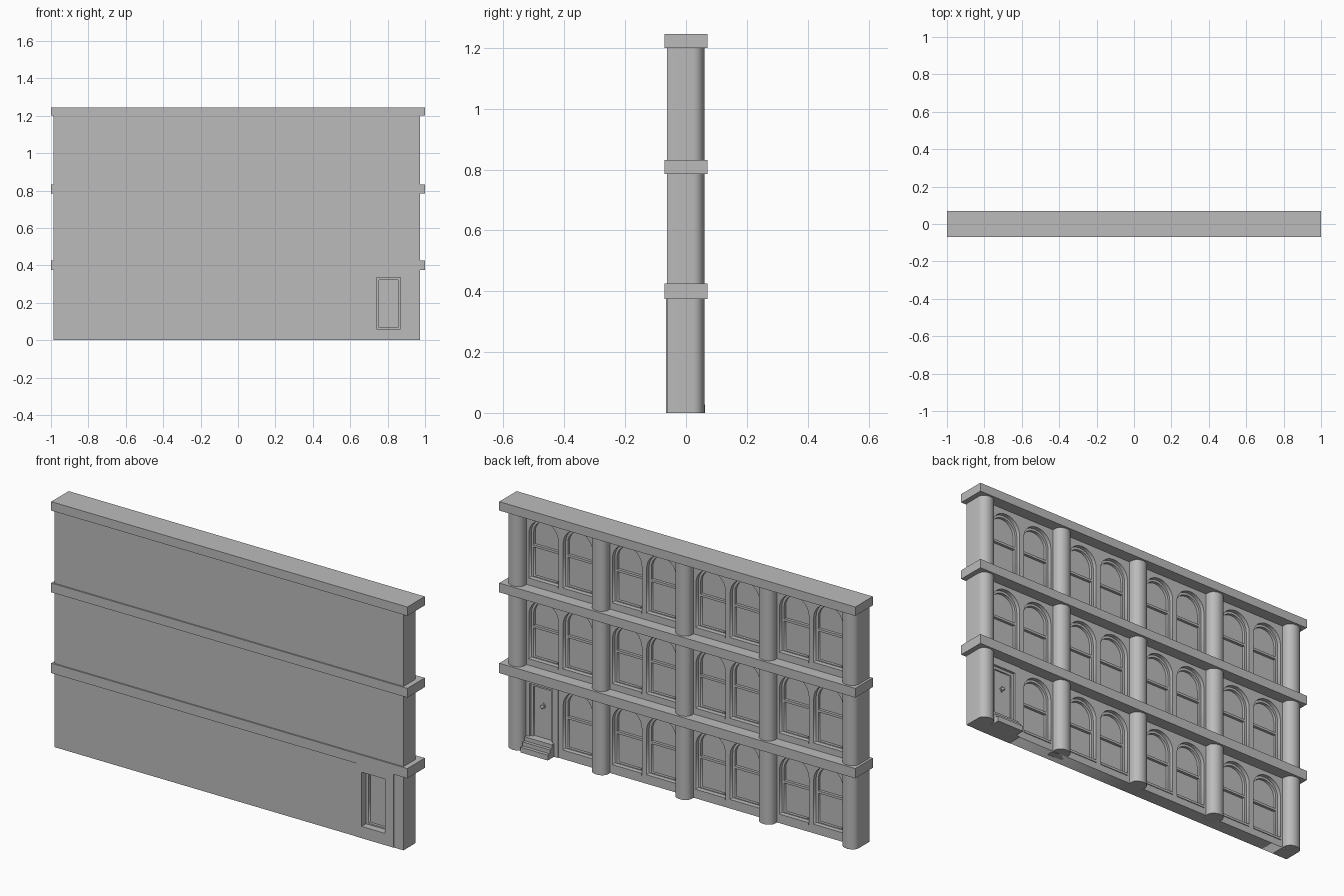
import bpy, bmesh, math

if "Cube" in bpy.data.objects:
    bpy.data.objects.remove(bpy.data.objects["Cube"])

stone = bpy.data.materials.new("grey_stone")
stone.diffuse_color = (0.5, 0.5, 0.5, 1)
stone.use_nodes = True
stone.node_tree.nodes["Principled BSDF"].inputs["Base Color"].default_value = stone.diffuse_color

FLOORS = [(0.0, 0.375), (0.425, 0.785), (0.832, 1.2)]
COLS = [-0.945 + 0.469 * i for i in range(5)]
WALL_Y, GLASS_Y, BACK_Y = 0.010, -0.024, -0.063
DOOR = (0.74, 0.87, 0.06, 0.335)


def link(name, me):
    ob = bpy.data.objects.new(name, me)
    bpy.context.collection.objects.link(ob)
    me.materials.append(stone)
    return ob


def box(name, x0, x1, y0, y1, z0, z1):
    bm = bmesh.new()
    bmesh.ops.create_cube(bm, size=1)
    for v in bm.verts:
        v.co = ((x0 + x1) / 2 + v.co.x * (x1 - x0),
                (y0 + y1) / 2 + v.co.y * (y1 - y0),
                (z0 + z1) / 2 + v.co.z * (z1 - z0))
    me = bpy.data.meshes.new(name)
    bm.to_mesh(me)
    bm.free()
    return link(name, me)


def plate(name, loops, y0, y1):
    """Flat xz plate with holes: first loop is the outline, the rest are cut out."""
    cu = bpy.data.curves.new(name, 'CURVE')
    cu.dimensions = '2D'
    cu.fill_mode = 'BOTH'
    cu.extrude = (y1 - y0) / 2
    for pts in loops:
        sp = cu.splines.new('POLY')
        sp.points.add(len(pts) - 1)
        for p, (x, z) in zip(sp.points, pts):
            p.co = (x, z, 0, 1)
        sp.use_cyclic_u = True
    ob = link(name, cu)
    ob.rotation_euler = (math.pi / 2, 0, 0)
    ob.location.y = (y0 + y1) / 2
    bpy.ops.object.select_all(action='DESELECT')
    ob.select_set(True)
    bpy.context.view_layer.objects.active = ob
    bpy.ops.object.convert(target='MESH')
    return bpy.context.view_layer.objects.active


def rect(x0, x1, z0, z1):
    return [(x0, z0), (x1, z0), (x1, z1), (x0, z1)]


def arch(cx, z0, z1, r, n=14):
    zs = z1 - r
    pts = [(cx - r, z0), (cx + r, z0)]
    return pts + [(cx + r * math.cos(math.pi * i / n), zs + r * math.sin(math.pi * i / n))
                  for i in range(n + 1)]


def column(name, cx, y0, z0, z1, half=0.0425, spring=0.025, depth=0.035, n=10):
    """Pier with a rounded rear face."""
    pts = [(cx - half, y0), (cx + half, y0)]
    pts += [(cx + half * math.cos(math.pi * i / n), spring + depth * math.sin(math.pi * i / n))
            for i in range(n + 1)]
    bm = bmesh.new()
    f = bm.faces.new([bm.verts.new((x, y, z0)) for x, y in pts])
    top = bmesh.ops.extrude_face_region(bm, geom=[f])['geom']
    bmesh.ops.translate(bm, vec=(0, 0, z1 - z0),
                        verts=[g for g in top if isinstance(g, bmesh.types.BMVert)])
    bmesh.ops.recalc_face_normals(bm, faces=bm.faces)
    me = bpy.data.meshes.new(name)
    bm.to_mesh(me)
    bm.free()
    ob = link(name, me)
    bpy.context.view_layer.objects.active = ob
    ob.select_set(True)
    bpy.ops.object.shade_smooth_by_angle(angle=math.radians(40))
    ob.select_set(False)


# Ledges above each floor
for z0, z1 in [(0.375, 0.425), (0.785, 0.832), (1.2, 1.245)]:
    box("ledge", -1, 1, -0.07, 0.07, z0, z1)

R = 0.0825
for fl, (z0, z1) in enumerate(FLOORS):
    # Columns; the end ones run the full depth of the wall
    for i, cx in enumerate(COLS):
        column("column", cx, BACK_Y if i in (0, 4) else -0.03, z0, z1)

    # Arched windows, two per bay, the last ground floor one is the door
    w0 = (0.04, 0.452, 0.862)[fl]
    w1 = w0 + 0.315
    centres = [(a + b) / 2 + s * 0.096 for a, b in zip(COLS, COLS[1:]) for s in (-1, 1)]
    if fl == 0:
        centres.pop()
    holes = [arch(c, w0, w1, R) for c in centres]
    for c in centres:
        plate("window_frame", [arch(c, w0, w1, R), arch(c, w0 + 0.012, w1 - 0.012, R - 0.012)],
              GLASS_Y, GLASS_Y + 0.014)
        mid = w0 + 0.165
        box("window_rail", c - R, c + R, GLASS_Y, GLASS_Y + 0.014, mid - 0.006, mid + 0.006)
        box("window_sill", c - R, c + R, GLASS_Y, WALL_Y + 0.004, w0 - 0.004, w0 + 0.008)

    # Pierced facade, and the slab behind it that carries the panes
    x0, x1 = -0.92, 0.91
    if fl == 0:
        plate("facade", [rect(x0, 0.71, z0, z1)] + holes, GLASS_Y, WALL_Y)
        plate("rear_slab", [rect(x0, 0.71, z0, z1)], BACK_Y, GLASS_Y)
        plate("door_surround", [rect(0.71, 0.92, z0, z1), rect(*DOOR)],
              BACK_Y - 0.002, WALL_Y + 0.003)
    else:
        plate("facade", [rect(x0, x1, z0, z1)] + holes, GLASS_Y, WALL_Y)
        plate("rear_slab", [rect(x0, x1, z0, z1)], BACK_Y, GLASS_Y)

# Door leaf, its frame and the knob on a diamond plate
dx0, dx1, dz0, dz1 = DOOR
dc = (dx0 + dx1) / 2
box("door", dx0, dx1, -0.016, -0.008, dz0, dz1)
plate("door_frame", [rect(*DOOR), rect(dx0 + 0.014, dx1 - 0.014, dz0, dz1 - 0.014)], -0.03, 0.0)
plate("knob_plate", [[(dc - 0.012, 0.23), (dc, 0.213), (dc + 0.012, 0.23), (dc, 0.247)]],
      -0.008, -0.003)
bpy.ops.mesh.primitive_uv_sphere_add(segments=10, ring_count=6, radius=0.009,
                                     location=(dc, 0.004, 0.23))
knob = bpy.context.object
knob.name = "door_knob"
knob.data.materials.append(stone)

# Door steps
for y, z in [(0.063, 0.027), (0.046, 0.047), (0.030, 0.067)]:
    box("step", 0.732, 0.885, -0.03, y, 0, z)
